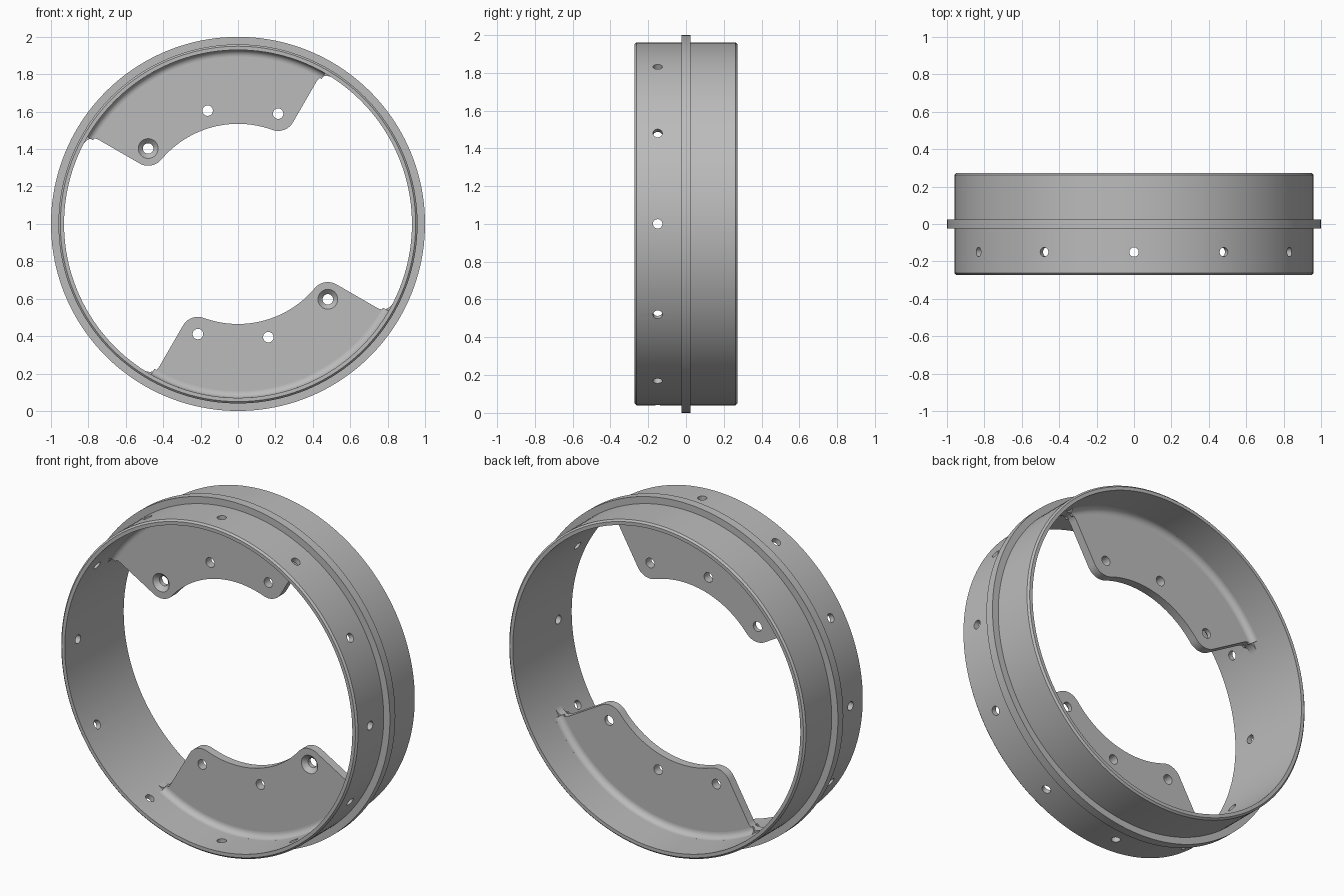
import bpy, bmesh
from math import sin, cos, pi, radians, sqrt, atan2
from mathutils import Matrix, Vector

cube = bpy.data.objects.get("Cube")
if cube:
    bpy.data.objects.remove(cube)

# Main sizes
BORE, BODY, FLANGE = 0.93, 0.96, 1.0
HALF_WIDTH, HALF_PLATE = 0.272, 0.025
CENTRE = Vector((0, 0, 1))

grey = bpy.data.materials.new("plain grey")
grey.use_nodes = True
grey.diffuse_color = (0.5, 0.5, 0.5, 1)
grey.node_tree.nodes["Principled BSDF"].inputs["Base Color"].default_value = grey.diffuse_color


def finish(bm, name):
    bmesh.ops.recalc_face_normals(bm, faces=bm.faces)
    mesh = bpy.data.meshes.new(name)
    bm.to_mesh(mesh)
    bm.free()
    mesh.materials.append(grey)
    obj = bpy.data.objects.new(name, mesh)
    bpy.context.collection.objects.link(obj)
    return obj


def lathe(name, profile, start=0.0, sweep=2 * pi, steps=160):
    """Turn a closed (radius, y) profile about the y axis."""
    bm = bmesh.new()
    full = sweep > 6.28
    rows = []
    for i in range(steps if full else steps + 1):
        a = start + sweep * i / steps
        rows.append([bm.verts.new((r * cos(a), y, 1 + r * sin(a))) for r, y in profile])
    n = len(profile)
    for i in range(steps):
        p, q = rows[i], rows[(i + 1) % len(rows)]
        for j in range(n):
            k = (j + 1) % n
            bm.faces.new((p[j], p[k], q[k], q[j]))
    if not full:
        bm.faces.new(rows[0])
        bm.faces.new(rows[-1])
    return finish(bm, name)


def arc(cx, cy, r, a0, a1, steps=12):
    return [(cx + r * cos(a0 + (a1 - a0) * i / steps),
             cy + r * sin(a0 + (a1 - a0) * i / steps)) for i in range(steps + 1)]


def add_pin(bm, matrix, r1, r2, depth):
    """Pin along the local z axis, used for cutting."""
    bmesh.ops.create_cone(bm, cap_ends=True, segments=32, radius1=r1, radius2=r2,
                          depth=depth, matrix=matrix)


def cut(obj, bm):
    cutter = finish(bm, "hole_cutter")
    cutter.hide_render = True
    mod = obj.modifiers.new("holes", 'BOOLEAN')
    mod.operation, mod.solver, mod.object = 'DIFFERENCE', 'EXACT', cutter
    bpy.context.view_layer.objects.active = obj
    bpy.ops.object.modifier_apply(modifier=mod.name)
    bpy.data.objects.remove(cutter)


# Ring body with bevelled rims and a central flange
half = [(BORE, -HALF_WIDTH), (BODY - 0.01, -HALF_WIDTH), (BODY, -HALF_WIDTH + 0.01),
        (BODY, -HALF_PLATE), (FLANGE, -HALF_PLATE)]
ring = lathe("flanged_ring", half + [(r, -y) for r, y in reversed(half)])

# Twelve radial holes around the front half of the ring
pins = bmesh.new()
for i in range(12):
    turn = Matrix.Rotation(i * pi / 6, 4, 'Y')
    add_pin(pins, Matrix.Translation(CENTRE) @ turn @ Matrix.Translation((0, -0.15, 0.945)),
            0.025, 0.025, 0.12)
cut(ring, pins)

# Half outline of the mounting plate, with its symmetry axis upright
HOLE_R, INNER_R, BLEND = 0.627, 0.535, 0.06
LOBE = HOLE_R - INNER_R
spread = radians(35)
lx, ly = HOLE_R * sin(spread), HOLE_R * cos(spread)
inner = [(INNER_R * sin(spread * i / 16), INNER_R * cos(spread * i / 16)) for i in range(16)]
lobe = arc(lx, ly, LOBE, radians(-125), radians(-45))
# Blend circle touching both the straight edge and the bore
off = (LOBE + BLEND) * sqrt(0.5)
px, py = lx + off, ly - off
s, target = px + py, (BORE - BLEND) ** 2
t = (-s + sqrt(s * s - 2 * (px * px + py * py - target))) / 2
bx, by = px + t, py + t
contact = atan2(by, bx)
blend = arc(bx, by, BLEND, radians(135), contact)
rim = arc(0, 0, BORE + 0.015, contact, pi / 2, 32)
right = inner + lobe + blend + rim
outline = right + [(-x, y) for x, y in reversed(right[1:-1])]

parts = [ring]
for label, angle in (("upper", radians(15)), ("lower", radians(195))):
    place = Matrix.Translation(CENTRE) @ Matrix.Rotation(-angle, 4, 'Y')

    # Plate
    bm = bmesh.new()
    face = bm.faces.new([bm.verts.new((x, -HALF_PLATE, z)) for x, z in outline])
    ext = bmesh.ops.extrude_face_region(bm, geom=[face])
    bmesh.ops.translate(bm, vec=(0, 2 * HALF_PLATE, 0),
                        verts=[v for v in ext["geom"] if isinstance(v, bmesh.types.BMVert)])
    bm.transform(place)
    plate = finish(bm, label + "_mounting_plate")

    # Three bolt holes
    pins = bmesh.new()
    along_y = Matrix.Rotation(-pi / 2, 4, 'X')
    for x, z in ((-lx, ly), (0, HOLE_R), (lx, ly)):
        add_pin(pins, place @ Matrix.Translation((x, 0, z)) @ along_y, 0.028, 0.028, 0.2)
    cut(plate, pins)
    # Countersink on the front of one hole
    sink = bmesh.new()
    add_pin(sink, place @ Matrix.Translation((-lx, -HALF_PLATE, ly)) @ along_y,
            0.079, 0.027, 0.052)
    cut(plate, sink)
    parts.append(plate)

    # Rounded fillets where the plate meets the bore
    f = 0.035
    for side, sgn in (("front", -1), ("back", 1)):
        curve = arc(BORE - f, HALF_PLATE + f, f, -pi / 2, 0, 8)
        section = curve + [(BORE + 0.01, HALF_PLATE + f), (BORE + 0.01, 0.015),
                           (BORE - f, 0.015)]
        parts.append(lathe(f"{label}_{side}_fillet", [(r, sgn * y) for r, y in section],
                           angle + radians(45), radians(90), 48))

# Smooth shading with crisp edges
bpy.ops.object.select_all(action='DESELECT')
for obj in parts:
    obj.select_set(True)
bpy.context.view_layer.objects.active = ring
bpy.ops.object.shade_smooth_by_angle(angle=radians(30))
